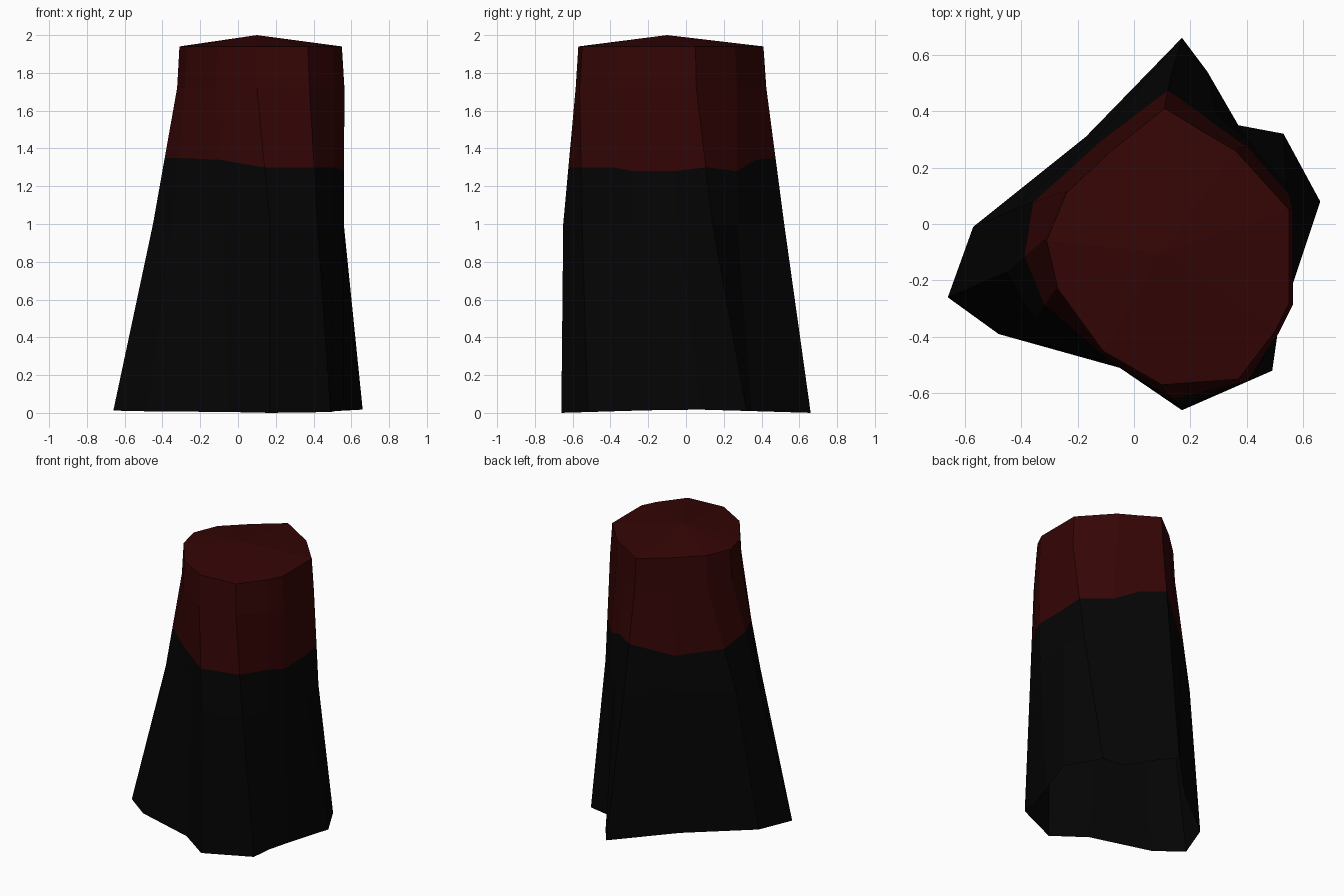
import bpy
import bmesh
from mathutils import Vector

default_cube = bpy.data.objects.get("Cube")
if default_cube:
    bpy.data.objects.remove(default_cube, do_unlink=True)


def make_material(name, colour):
    material = bpy.data.materials.new(name)
    material.use_nodes = True
    material.diffuse_color = (*colour, 1)
    shader = next(n for n in material.node_tree.nodes if n.type == "BSDF_PRINCIPLED")
    shader.inputs["Base Color"].default_value = (*colour, 1)
    return material


charcoal = make_material("charcoal black", (.0013, .0013, .0013))
dark_red = make_material("dark red", (.034, .0015, .0015))

# Plan outlines, counter-clockwise from the back corner
foot_outline = [(.17, .66), (-.17, .31), (-.57, -.01), (-.66, -.26), (-.48, -.39),
                (-.05, -.51), (.17, -.66), (.49, -.52), (.51, -.38), (.56, -.22),
                (.66, .08), (.53, .32), (.37, .35), (.26, .54)]
waist_outline = [(.13, .52), (-.13, .31), (-.43, .05), (-.45, -.17), (-.35, -.34),
                 (-.08, -.49), (.17, -.65), (.42, -.55), (.51, -.38), (.56, -.28),
                 (.56, -.04), (.54, .14), (.43, .27), (.29, .39)]
crown_outline = [(.11, .41), (-.08, .26), (-.24, .11), (-.31, -.06), (-.27, -.23),
                 (-.11, -.45), (.1, -.57), (.37, -.55), (.5, -.38), (.55, -.28),
                 (.55, -.1), (.55, .05), (.36, .26), (.24, .33)]

# Uneven height of the colour border at each corner
border_heights = [1.35, 1.26, 1.29, 1.35, 1.35, 1.34, 1.3,
                  1.3, 1.3, 1.28, 1.28, 1.3, 1.28, 1.34]

centre = Vector((.1, -.1, 0))
shoulder_height = 1.72

foot = [Vector((x, y, .02 - .03 * abs(y))) for x, y in foot_outline]
waist = [Vector((x, y, 1)) for x, y in waist_outline]
crown = [Vector((x, y, 1.94)) for x, y in crown_outline]


# Shoulder sits just under the crown and is slightly wider
def shoulder_point(point):
    spread = centre + (point - centre) * 1.03
    return Vector((spread.x, spread.y, shoulder_height))


shoulder = [shoulder_point(p) for p in crown]


# Border lies on the wall between waist and shoulder
def border_point(low, high, height):
    return low.lerp(high, (height - low.z) / (high.z - low.z))


border = [border_point(*corner) for corner in zip(waist, shoulder, border_heights)]


def build_part(name, rings, material, tip_point=None):
    """Loft stacked rings, with an optional fan of triangles as a lid."""
    bm = bmesh.new()
    loops = [[bm.verts.new(p) for p in ring] for ring in rings]
    count = len(loops[0])
    for lower, upper in zip(loops, loops[1:]):
        for i in range(count):
            j = (i + 1) % count
            bm.faces.new((lower[i], lower[j], upper[j], upper[i]))
    if tip_point:
        tip = bm.verts.new(tip_point)
        rim = loops[-1]
        for i in range(count):
            bm.faces.new((rim[i], rim[(i + 1) % count], tip))
    mesh = bpy.data.meshes.new(name)
    bm.to_mesh(mesh)
    bm.free()
    mesh.materials.append(material)
    part = bpy.data.objects.new(name, mesh)
    bpy.context.collection.objects.link(part)
    return part


# Flared lower body, an open shell underneath
build_part("lower_body", [foot, waist, border], charcoal)

# Upper body with a shallow pointed lid
build_part("upper_body", [border, shoulder, crown], dark_red, (centre.x, centre.y, 2))
